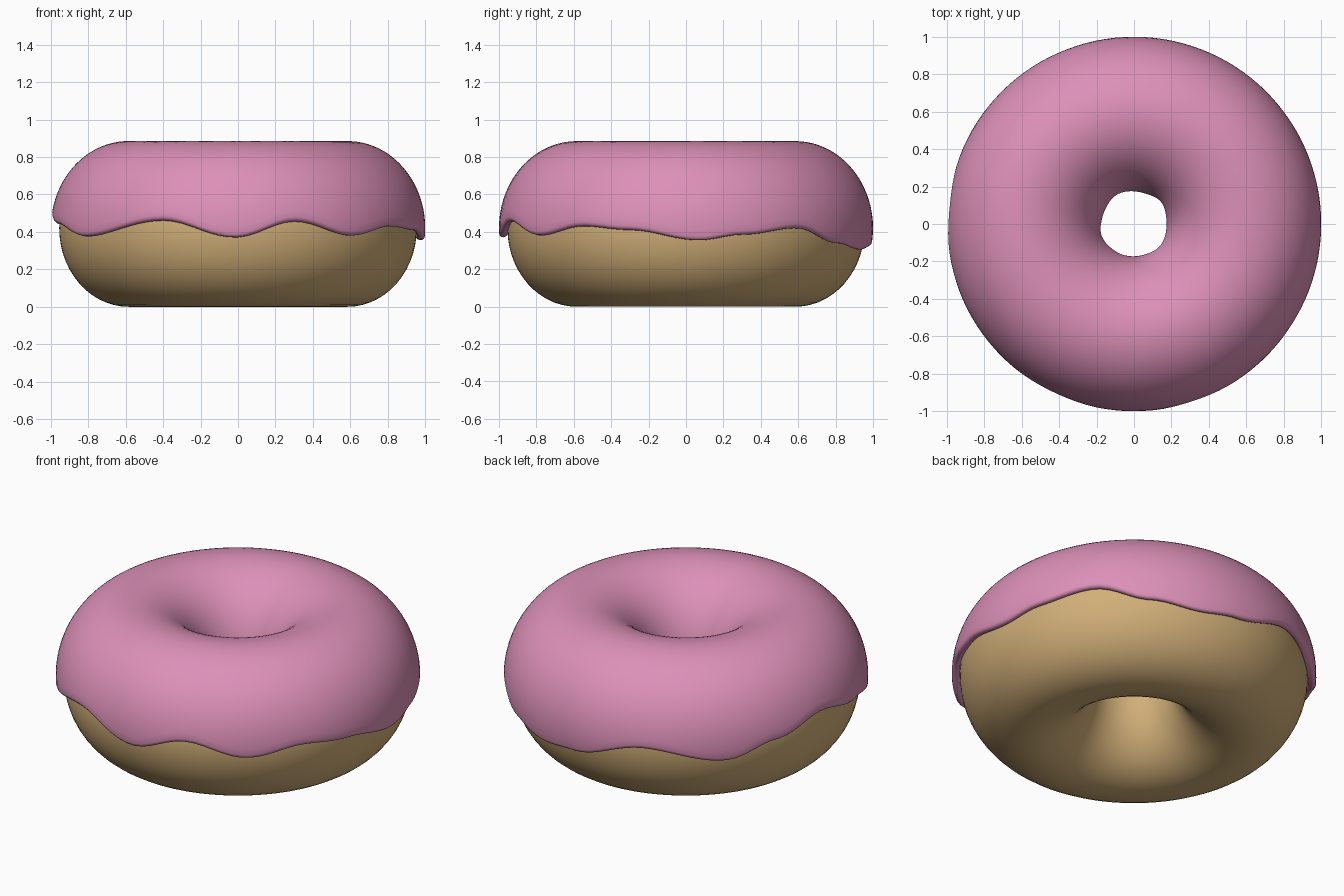
import bpy, bmesh, math

if "Cube" in bpy.data.objects:
    bpy.data.objects.remove(bpy.data.objects["Cube"])

R, A, B, ZC = 0.585, 0.370, 0.420, 0.42   # ring radius, tube half width / height, tube centre height
T = 0.045                                 # icing thickness
SEG = 120

# Icing hem: azimuth in degrees, height of the drip edge
OUTER = [(4, .355), (18, .385), (37, .42), (55, .34), (72, .305), (86, .325), (111, .425),
         (138, .355), (155, .43), (174, .50), (194, .44), (215, .375), (246, .46), (269, .37),
         (288, .455), (308, .38), (326, .43), (342, .41)]
INNER = [(0, .46), (40, .52), (75, .45), (120, .50), (160, .44), (200, .51),
         (240, .47), (280, .44), (320, .50)]


def material(name, color):
    m = bpy.data.materials.new(name)
    m.diffuse_color = (*color, 1)
    m.use_nodes = True
    m.node_tree.nodes["Principled BSDF"].inputs["Base Color"].default_value = m.diffuse_color
    return m


def hem(table, deg):
    """Periodic smooth interpolation between drip points."""
    n = len(table)
    for i in range(n):
        a, za = table[i]
        b, zb = table[(i + 1) % n]
        span = (b - a) % 360
        d = (deg - a) % 360
        if d <= span:
            u = d / span
            return za + (zb - za) * (1 - math.cos(math.pi * u)) / 2
    return table[0][1]


def tube(t, off):
    return (R + (A + off) * math.cos(t), ZC + (B + off) * math.sin(t))


def sweep(name, section, mat):
    """Closed ring made from a closed (r, z) section that may vary with azimuth."""
    bm = bmesh.new()
    rings = []
    for i in range(SEG):
        deg = 360 * i / SEG
        c, s = math.cos(math.radians(deg)), math.sin(math.radians(deg))
        rings.append([bm.verts.new((r * c, r * s, z)) for r, z in section(deg)])
    n = len(rings[0])
    for i in range(SEG):
        p, q = rings[i], rings[(i + 1) % SEG]
        for j in range(n):
            k = (j + 1) % n
            bm.faces.new((p[j], q[j], q[k], p[k]))
    bmesh.ops.recalc_face_normals(bm, faces=bm.faces)
    for f in bm.faces:
        f.smooth = True
    me = bpy.data.meshes.new(name)
    bm.to_mesh(me)
    bm.free()
    me.materials.append(mat)
    ob = bpy.data.objects.new(name, me)
    bpy.context.collection.objects.link(ob)
    return ob


def dough_section(deg):
    return [tube(2 * math.pi * j / 56, 0) for j in range(56)]


def icing_section(deg):
    h = T / 2
    # stop the centre line short so the rounded lip ends at the hem height
    t0 = math.asin((hem(OUTER, deg) + h - ZC) / (B + h))
    t1 = math.pi - math.asin((hem(INNER, deg) + h - ZC) / (B + h))
    ts = [t0 + (t1 - t0) * j / 40 for j in range(41)]

    def lip(t, sign):
        # half-round end, from outer skin (sign 1) or inner skin (sign -1)
        pts = []
        for k in range(1, 6):
            a = math.pi * k / 6
            r, z = tube(t, h + sign * h * math.cos(a))
            pts.append((r, z - h * math.sin(a)))
        return pts

    outer = [tube(t, T) for t in ts]
    inner = [tube(t, 0.001) for t in reversed(ts)]
    return outer + lip(t1, 1) + inner + lip(t0, -1)


# Dough ring and the dripping icing on top
sweep("dough", dough_section, material("golden dough", (0.64, 0.43, 0.19)))
sweep("icing", icing_section, material("pink icing", (0.72, 0.28, 0.48)))
